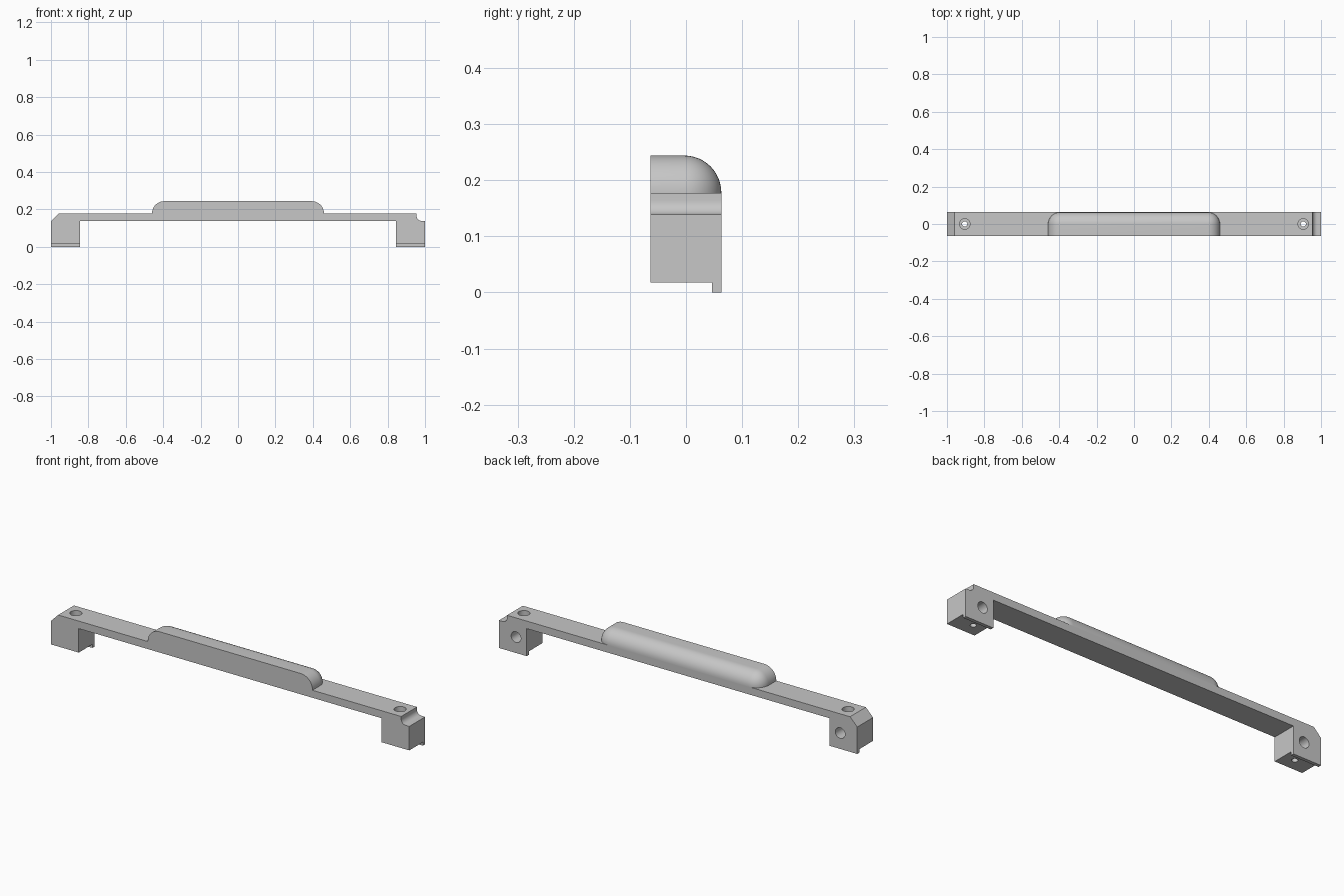
import bpy
import bmesh
import math
from mathutils import Matrix, Vector

cube = bpy.data.objects.get("Cube")
if cube:
    bpy.data.objects.remove(cube, do_unlink=True)

HALF_Y = 0.0630   # half depth of the bar
TOP = 0.177       # top of the bar
UNDER = 0.139     # underside of the bar
LEG_IN = 0.845    # inner face of the legs
FOOT = 0.018      # leg bottom, above the rear lip
HOLE_X = 0.905

grey = bpy.data.materials.new("light grey")
grey.use_nodes = True
colour = (0.57, 0.57, 0.57, 1)
grey.diffuse_color = colour
grey.node_tree.nodes["Principled BSDF"].inputs["Base Color"].default_value = colour


def add_object(name, bm):
    bmesh.ops.recalc_face_normals(bm, faces=bm.faces)
    mesh = bpy.data.meshes.new(name)
    bm.to_mesh(mesh)
    bm.free()
    mesh.materials.append(grey)
    obj = bpy.data.objects.new(name, mesh)
    bpy.context.collection.objects.link(obj)
    return obj


def box(name, x, y, z):
    bm = bmesh.new()
    bmesh.ops.create_cube(bm, size=1)
    for v in bm.verts:
        for i, (low, high) in enumerate((x, y, z)):
            v.co[i] = low if v.co[i] < 0 else high
    return bm if name is None else add_object(name, bm)


def drill(target, start, end, radius):
    """Cut a round hole between two points."""
    start, end = Vector(start), Vector(end)
    axis = end - start
    bm = bmesh.new()
    turn = axis.to_track_quat('Z', 'Y').to_matrix().to_4x4()
    bmesh.ops.create_cone(bm, cap_ends=True, segments=40, radius1=radius, radius2=radius,
                          depth=axis.length,
                          matrix=Matrix.Translation((start + end) / 2) @ turn)
    cutter = add_object("hole_cutter", bm)
    cutter.hide_render = True
    cutter.hide_viewport = True
    cut = target.modifiers.new("hole", 'BOOLEAN')
    cut.operation = 'DIFFERENCE'
    cut.solver = 'EXACT'
    cut.object = cutter
    return cutter


def smooth(obj):
    bpy.ops.object.select_all(action='DESELECT')
    bpy.context.view_layer.objects.active = obj
    obj.select_set(True)
    bpy.ops.object.shade_smooth_by_angle(angle=math.radians(30))


# Bar and legs: one outline with a chamfered end and a coved end
outline = [(-1, FOOT), (-LEG_IN, FOOT), (-LEG_IN, UNDER), (LEG_IN, UNDER),
           (LEG_IN, FOOT), (1, FOOT), (1, 0.139)]
cove = 0.025
for i in range(9):
    a = math.radians(270 - 90 * i / 8)
    outline.append((0.98 + cove * math.cos(a), 0.139 + cove + cove * math.sin(a)))
outline += [(0.955, TOP), (-0.96, TOP), (-1, 0.136)]
bm = bmesh.new()
face = bm.faces.new([bm.verts.new((x, -HALF_Y, z)) for x, z in outline])
result = bmesh.ops.extrude_face_region(bm, geom=[face])
bmesh.ops.translate(bm, vec=(0, 2 * HALF_Y, 0),
                    verts=[g for g in result["geom"] if isinstance(g, bmesh.types.BMVert)])
bar = add_object("bar_and_legs", bm)

# Screw holes through each leg, with a counterbore above and a pocket behind
cutters = []
for x in (-HOLE_X, HOLE_X):
    cutters.append(drill(bar, (x, 0, -0.05), (x, 0, 0.3), 0.014))
    cutters.append(drill(bar, (x, 0, 0.125), (x, 0, 0.3), 0.028))
    cutters.append(drill(bar, (x, 0.0, 0.08), (x, 0.1, 0.08), 0.027))

# Apply the cuts and remove the cutters
graph = bpy.context.evaluated_depsgraph_get()
cut_mesh = bpy.data.meshes.new_from_object(bar.evaluated_get(graph))
bar.modifiers.clear()
bar.data = cut_mesh
for cutter in cutters:
    bpy.data.objects.remove(cutter, do_unlink=True)
smooth(bar)

# Rear lips under the legs
for name, x in (("right_lip", (-1, -LEG_IN)), ("left_lip", (LEG_IN, 1))):
    box(name, x, (0.046, HALF_Y), (0, FOOT))

# Raised grip, flat in front and rounded at the ends, top and back
bm = box(None, (-0.46, 0.46), (-HALF_Y, HALF_Y), (TOP, 0.244))
rounded = []
for e in bm.edges:
    mid = (e.verts[0].co + e.verts[1].co) / 2
    at_end, at_top, at_back = abs(mid.x) > 0.4, mid.z > 0.24, mid.y > 0.06
    if at_end + at_top + at_back == 2 and mid.z > TOP + 0.01:
        rounded.append(e)
bmesh.ops.bevel(bm, geom=rounded, offset=0.066, segments=12, profile=0.5, affect='EDGES')
smooth(add_object("raised_grip", bm))
